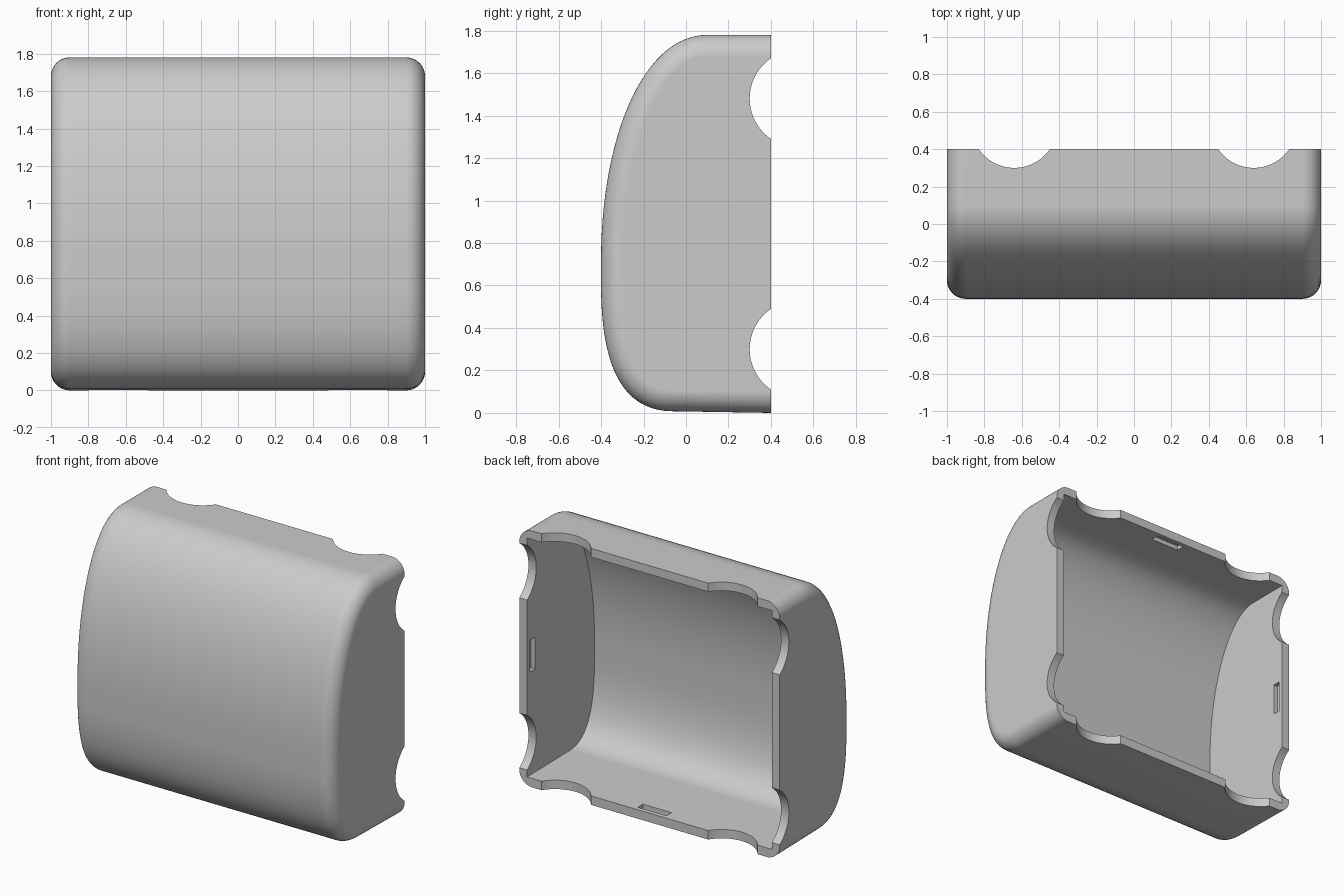
import bpy, bmesh
from math import sin, cos, pi
from mathutils import Vector, Matrix
from mathutils.geometry import interpolate_bezier

if "Cube" in bpy.data.objects:
    bpy.data.objects.remove(bpy.data.objects["Cube"])

BACK, HEIGHT, WALL, FILLET = 0.4, 1.78, 0.06, 0.1

grey = bpy.data.materials.new("plain_grey")
grey.use_nodes = True
grey.diffuse_color = (0.6, 0.6, 0.6, 1)
grey.node_tree.nodes["Principled BSDF"].inputs["Base Color"].default_value = (0.6, 0.6, 0.6, 1)


def make_object(name, bm):
    bmesh.ops.recalc_face_normals(bm, faces=bm.faces)
    mesh = bpy.data.meshes.new(name)
    bm.to_mesh(mesh)
    bm.free()
    mesh.materials.append(grey)
    ob = bpy.data.objects.new(name, mesh)
    bpy.context.collection.objects.link(ob)
    return ob


# Side profile in (y, z): flat top, swept front, rounded lower edge, flat bottom
def bezier(a, b, c, d, n=28):
    return [p.copy() for p in interpolate_bezier(*[Vector((*q, 0)) for q in (a, b, c, d)], n)]


profile = [Vector((BACK, HEIGHT, 0))]
profile += bezier((0.1, HEIGHT), (-0.2, HEIGHT), (-0.4, 1.3), (-0.4, 0.72))
profile += bezier((-0.4, 0.6), (-0.4, 0.22), (-0.3, 0.02), (-0.08, 0.008))
profile += [Vector((BACK, 0, 0))]


def inset(dist, back):
    """Offset the profile inward, keeping both ends at the back plane."""
    pts = []
    for i, p in enumerate(profile):
        t = (profile[min(i + 1, len(profile) - 1)] - profile[max(i - 1, 0)]).normalized()
        pts.append((p.x - t.y * dist, p.y + t.x * dist))
    pts[0] = (back, pts[0][1])
    pts[-1] = (back, pts[-1][1])
    return pts


def loft(name, sections, back):
    """Skin (x, inset) sections and cap both ends."""
    bm = bmesh.new()
    rings = [[bm.verts.new((x, y, z)) for y, z in inset(d, back)] for x, d in sections]
    for a, b in zip(rings, rings[1:]):
        for i in range(len(a)):
            j = (i + 1) % len(a)
            bm.faces.new((a[i], a[j], b[j], b[i]))
    bm.faces.new(rings[0])
    bm.faces.new(rings[-1])
    return make_object(name, bm)


# Outer body with rounded side edges
STEPS = 10
half = [(1 - FILLET + FILLET * sin(k * pi / 2 / STEPS), FILLET * (1 - cos(k * pi / 2 / STEPS)))
        for k in range(STEPS + 1)]
body = loft("shell_body", [(-x, d) for x, d in reversed(half)] + half, BACK)

# Hollow interior, open at the back
inner = 1 - WALL
cutters = [loft("cavity_cutter", [(-inner, WALL), (inner, WALL)], BACK + 0.2)]


# Round notches in the rim
def notch(name, centre, axis):
    bm = bmesh.new()
    bmesh.ops.create_cone(bm, cap_ends=True, segments=96, radius1=0.23, radius2=0.23, depth=4,
                          matrix=Matrix.Translation(centre) @ Matrix.Rotation(pi / 2 if axis == "X" else 0, 4, "Y"))
    cutters.append(make_object(name, bm))


for z in (0.3, 1.48):
    notch("side_notch_cutter", (0, 0.53, z), "X")
for x in (-0.64, 0.64):
    notch("top_notch_cutter", (x, 0.53, 0.9), "Z")


# Shallow latch slots in the inside of each wall
def slot(name, centre, size):
    bm = bmesh.new()
    bmesh.ops.create_cube(bm, size=1, matrix=Matrix.Translation(centre) @ Matrix.Diagonal((*size, 1)))
    cutters.append(make_object(name, bm))


for s in (-1, 1):
    slot("side_slot_cutter", (s * inner, 0.343, HEIGHT / 2), (0.06, 0.055, 0.22))
    slot("end_slot_cutter", (0, 0.343, HEIGHT / 2 + s * (HEIGHT / 2 - WALL)), (0.22, 0.055, 0.06))

# Cut, apply and discard the cutters
bpy.ops.object.select_all(action="DESELECT")
bpy.context.view_layer.objects.active = body
body.select_set(True)
for cutter in cutters:
    cutter.hide_render = True
    mod = body.modifiers.new(cutter.name, "BOOLEAN")
    mod.operation, mod.solver, mod.object = "DIFFERENCE", "EXACT", cutter
    bpy.ops.object.modifier_apply(modifier=mod.name)
for cutter in cutters:
    bpy.data.objects.remove(cutter)

bpy.ops.object.shade_smooth_by_angle(angle=pi / 6)
weighted = body.modifiers.new("weighted_normals", "WEIGHTED_NORMAL")
weighted.keep_sharp = True
